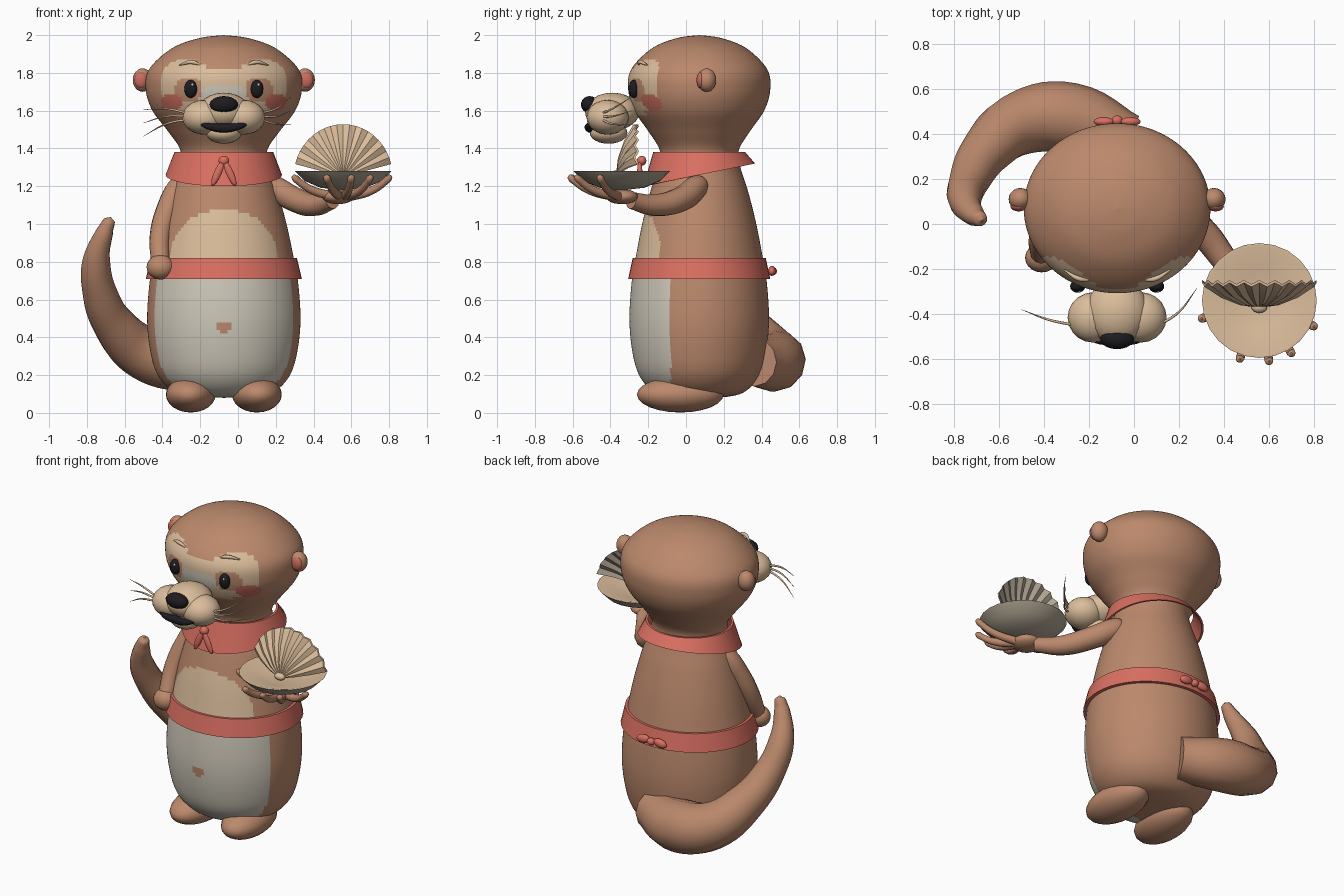
import bpy, bmesh, math
from mathutils import Vector, Matrix, Euler

cube = bpy.data.objects.get("Cube")
if cube:
    bpy.data.objects.remove(cube, do_unlink=True)

CX, CY, DEPTH = -0.075, 0.07, 0.91      # body axis and front-to-back ratio
SIDES = (-1, 1)


def material(name, *rgb):
    m = bpy.data.materials.new(name)
    m.use_nodes = True
    m.diffuse_color = (*rgb, 1)
    m.node_tree.nodes["Principled BSDF"].inputs["Base Color"].default_value = (*rgb, 1)
    return m


fur = material("brown_fur", 0.50, 0.25, 0.15)
cream = material("cream_fur", 0.71, 0.51, 0.33)
white = material("belly_white", 0.62, 0.58, 0.49)
red = material("coral_cloth", 0.70, 0.16, 0.12)
blush = material("blush", 0.58, 0.15, 0.11)
black = material("black", 0.012, 0.012, 0.015)
shell_out = material("shell_outside", 0.45, 0.39, 0.30)


def finish(name, bm, mats, rule=None, angle=50):
    bmesh.ops.recalc_face_normals(bm, faces=bm.faces)
    bm.normal_update()
    for f in bm.faces:
        f.smooth = True
        if rule:
            f.material_index = rule(f.calc_center_median(), f.normal)
    mesh = bpy.data.meshes.new(name)
    bm.to_mesh(mesh)
    bm.free()
    for m in mats:
        mesh.materials.append(m)
    mesh.set_sharp_from_angle(angle=math.radians(angle))
    ob = bpy.data.objects.new(name, mesh)
    bpy.context.collection.objects.link(ob)
    return ob


def skin(name, rings, mats, rule=None, loop=False, angle=50):
    """Join closed rings of points into one surface."""
    bm = bmesh.new()
    rows = [[bm.verts.new(p) for p in ring] for ring in rings]
    n = len(rows[0])
    for a, b in zip(rows, rows[1:] + rows[:1] if loop else rows[1:]):
        for i in range(n):
            j = (i + 1) % n
            bm.faces.new((a[i], a[j], b[j], b[i]))
    bmesh.ops.remove_doubles(bm, verts=bm.verts, dist=0.0004)
    return finish(name, bm, mats, rule, angle)


def ring(r, z, n=48, center=(CX, CY), ratio=DEPTH):
    """Ellipse of points; z may vary with the front-to-back direction."""
    pts = []
    for i in range(n):
        a = math.tau * i / n
        h = z(math.sin(a)) if callable(z) else z
        pts.append((center[0] + r * math.cos(a), center[1] + r * ratio * math.sin(a), h))
    return pts


def ball(name, loc, size, mat, rot=(0, 0, 0), detail=20):
    bm = bmesh.new()
    m = Matrix.Translation(loc) @ Euler(rot).to_matrix().to_4x4() @ Matrix.Diagonal((*size, 1))
    bmesh.ops.create_uvsphere(bm, u_segments=detail, v_segments=detail // 2 + 2, radius=1, matrix=m)
    return finish(name, bm, [mat], angle=80)


def tube(name, pts, mat):
    """Smooth tube through (x, y, z, radius) points."""
    cu = bpy.data.curves.new(name, "CURVE")
    cu.dimensions, cu.bevel_depth, cu.bevel_resolution = "3D", 1, 4
    cu.resolution_u, cu.use_fill_caps = 6, True
    sp = cu.splines.new("BEZIER")
    sp.radius_interpolation = "CARDINAL"
    sp.bezier_points.add(len(pts) - 1)
    for bp, p in zip(sp.bezier_points, pts):
        bp.co, bp.radius = p[:3], p[3]
        bp.handle_left_type = bp.handle_right_type = "AUTO"
    tmp = bpy.data.objects.new(name + "_path", cu)
    bpy.context.collection.objects.link(tmp)
    bpy.context.view_layer.update()
    bm = bmesh.new()
    bm.from_mesh(tmp.evaluated_get(bpy.context.evaluated_depsgraph_get()).to_mesh())
    bpy.data.objects.remove(tmp, do_unlink=True)
    return finish(name, bm, [mat], angle=60)


def smooth_profile(pts, steps=9):
    """Catmull-Rom through (radius, height) points."""
    p = [Vector(q) for q in (pts[0], *pts, pts[-1])]
    out = []
    for a, b, c, d in zip(p, p[1:], p[2:], p[3:]):
        for k in range(steps):
            t = k / steps
            out.append(0.5 * (2 * b + (c - a) * t + (2 * a - 5 * b + 4 * c - d) * t**2
                              + (3 * b - a - 3 * c + d) * t**3))
    return out + [p[-1]]


# Body and head in one turned form, with fur markings
def inside(u, v, cu, cv, ru, rv, power=2):
    return abs((u - cu) / ru) ** power + abs((v - cv) / rv) ** power < 1


def markings(c, n):
    x, z = abs(c.x - CX), c.z
    if c.y > -0.02:
        return 0
    if z < 0.76:
        return 2 if c.y < -0.08 and not inside(x, z, 0, 0.455, 0.047, 0.026, 4) else 0
    if z < 1.2:
        return 1 if inside(x, z, 0, 0.78, 0.285, 0.295, 2.3) else 0
    if inside(x, z, 0.275, 0.645 + 1, 0.058, 0.045):
        return 3
    if inside(x, z, 0.185, 1.71, 0.075, 0.066):
        return 0
    if x < 0.11 and 1.66 < z < 1.735:
        return 2
    mask = inside(x, z, 0.2, 1.735, 0.13, 0.135, 2.6) or (x < 0.2 and 1.58 < z < 1.825)
    return 1 if mask else 0


profile = [(0, 0.08), (0.16, 0.085), (0.27, 0.115), (0.35, 0.2), (0.39, 0.33), (0.406, 0.5),
           (0.392, 0.7), (0.366, 0.84), (0.332, 1.0), (0.285, 1.17), (0.24, 1.3), (0.23, 1.39),
           (0.295, 1.49), (0.378, 1.6), (0.413, 1.71), (0.395, 1.82), (0.275, 1.93),
           (0.13, 1.984), (0, 2.0)]
skin("body", [ring(max(r, 0), z, 128) for r, z in smooth_profile(profile)],
     [fur, cream, white, blush], markings)

# Belt and scarf
skin("belt", [ring(0.413, 0.71), ring(0.387, 0.82), ring(0.36, 0.82), ring(0.38, 0.71)],
     [red], loop=True, angle=30)
hem = lambda s: 1.26 + 0.06 * s
skin("scarf", [ring(0.308, hem, ratio=0.96), ring(0.262, 1.38, ratio=0.93),
               ring(0.248, 1.38, ratio=0.93), ring(0.296, hem, ratio=0.96)],
     [red], loop=True, angle=30)
ball("scarf_knot", (CX, -0.235, 1.335), (0.028, 0.025, 0.026), red)
ball("belt_knot", (CX, 0.46, 0.75), (0.025, 0.022, 0.022), red)
for s in SIDES:
    ball("scarf_tie", (CX + s * 0.032, -0.245, 1.27), (0.02, 0.014, 0.072), red, (0, -s * 0.42, 0))
    ball("belt_bow", (CX + s * 0.06, 0.455, 0.752), (0.045, 0.02, 0.026), red, (0, s * 0.15, 0))

# Paired features
for s in SIDES:
    X = lambda d: CX + s * d
    ball("foot", (X(0.175), -0.03, 0.097), (0.132, 0.23, 0.095), fur, (0, 0, s * 0.06))
    ball("ear", (X(0.43), 0.11, 1.762), (0.052, 0.05, 0.062), fur)
    ball("inner_ear", (X(0.437), 0.078, 1.762), (0.037, 0.022, 0.044), blush)
    ball("eye", (X(0.175), -0.277, 1.715), (0.034, 0.028, 0.048), black)
    ball("eye_glint", (X(0.175) + 0.008, -0.298, 1.737), (0.007, 0.006, 0.008), white)
    tube("brow", [(X(0.115), -0.25, 1.84, 0.004), (X(0.17), -0.243, 1.857, 0.011),
                  (X(0.235), -0.205, 1.842, 0.004)], cream)
    ball("muzzle_cheek", (X(0.105), -0.415, 1.565), (0.115, 0.112, 0.092), cream)

# Muzzle
ball("muzzle_bridge", (CX, -0.39, 1.595), (0.14, 0.145, 0.1), cream)
ball("chin", (CX, -0.41, 1.483), (0.095, 0.1, 0.058), cream)
ball("nose", (CX, -0.51, 1.632), (0.075, 0.046, 0.045), black)
tube("mouth", [(CX + d * 0.15, y, z, r) for d, y, z, r in
               ((-1, -0.475, 1.548, 0.006), (-0.6, -0.515, 1.52, 0.016), (0, -0.51, 1.508, 0.024),
                (0.6, -0.515, 1.52, 0.016), (1, -0.475, 1.548, 0.006))], black)
for k in (-1, 0, 1):
    z = 1.57 + 0.015 * k
    tube("right_whisker", [(-0.26, -0.45, z, 0.006), (-0.38, -0.425, z + 0.025 * k, 0.005),
                           (-0.5, -0.38, z - 0.035 + 0.055 * k, 0.001)], cream)
    tube("left_whisker", [(0.11, -0.45, z, 0.006), (0.2, -0.39, z + 0.025 * k, 0.005),
                          (0.28, -0.285, z + 0.03 + 0.06 * k, 0.001)], cream)

# Tail curling round to the right
tube("tail", [(-0.03, 0.36, 0.27, 0.13), (-0.28, 0.47, 0.27, 0.157), (-0.5, 0.45, 0.32, 0.143),
              (-0.65, 0.33, 0.46, 0.115), (-0.73, 0.2, 0.63, 0.092), (-0.75, 0.1, 0.81, 0.073),
              (-0.705, 0.035, 0.96, 0.046), (-0.68, 0.02, 1.02, 0.03), (-0.675, 0.015, 1.035, 0.004)], fur)

# Arms
tube("right_arm", [(-0.24, 0.06, 1.27, 0.03), (-0.3, 0.04, 1.21, 0.06), (-0.37, -0.01, 1.08, 0.062),
                   (-0.412, -0.07, 0.93, 0.056), (-0.41, -0.14, 0.79, 0.05)], fur)
ball("right_hand", (-0.41, -0.15, 0.772), (0.074, 0.065, 0.066), fur)
tube("left_arm", [(0.12, 0.09, 1.23, 0.03), (0.18, 0.06, 1.2, 0.062), (0.3, -0.03, 1.13, 0.066),
                  (0.41, -0.17, 1.1, 0.058), (0.5, -0.29, 1.125, 0.045)], fur)
ball("left_hand", (0.53, -0.34, 1.145), (0.085, 0.085, 0.04), fur)

# Shell bowl, its raised lid and the fingers beneath
SX, SY = 0.557, -0.34
fingers = ((0.3, -0.42), (0.47, -0.6), (0.6, -0.61), (0.7, -0.575), (0.8, -0.455))
for x, y in fingers:
    mid = [(SX + (x - SX) * t, SY + (y - SY) * t) for t in (0.15, 0.6, 0.9)]
    tube("finger", [(*mid[0], 1.145, 0.024), (*mid[1], 1.175, 0.022), (*mid[2], 1.222, 0.019),
                    (x, y, 1.25, 0.018), (x, y, 1.262, 0.004)], fur)

bowl = [(0, 1.178), (0.12, 1.192), (0.205, 1.228), (0.255, 1.28), (0.243, 1.281), (0.13, 1.25), (0, 1.24)]
skin("shell_bowl", [ring(r, z, 24, (SX, SY), 1) for r, z in bowl], [cream, shell_out],
     lambda c, n: int(n.z < 0))

RIBS = 20
bm = bmesh.new()
sheets = []
for thick in (0, 0.012):
    sheet = []
    for i in range(RIBS + 1):
        a = math.radians(14 + 152 * i / RIBS)
        rib = []
        for t in (0.05, 0.35, 0.7, 1):
            fold = 0.009 * t * (-1) ** i
            rib.append(bm.verts.new((SX + 0.262 * t * math.cos(a),
                                     -0.37 + 0.1 * t * t + fold + thick,
                                     1.25 + 0.278 * t * math.sin(a))))
        sheet.append(rib)
    sheets.append(sheet)
for side, sheet in enumerate(sheets):
    for a, b in zip(sheet, sheet[1:]):
        for j in range(3):
            bm.faces.new((a[j], a[j + 1], b[j + 1], b[j])).material_index = side
front, back = sheets
for i in range(RIBS):
    bm.faces.new((front[i][3], front[i + 1][3], back[i + 1][3], back[i][3]))
finish("shell_lid", bm, [cream, shell_out], angle=40)
ball("shell_hinge", (SX, -0.37, 1.262), (0.035, 0.025, 0.022), cream)
